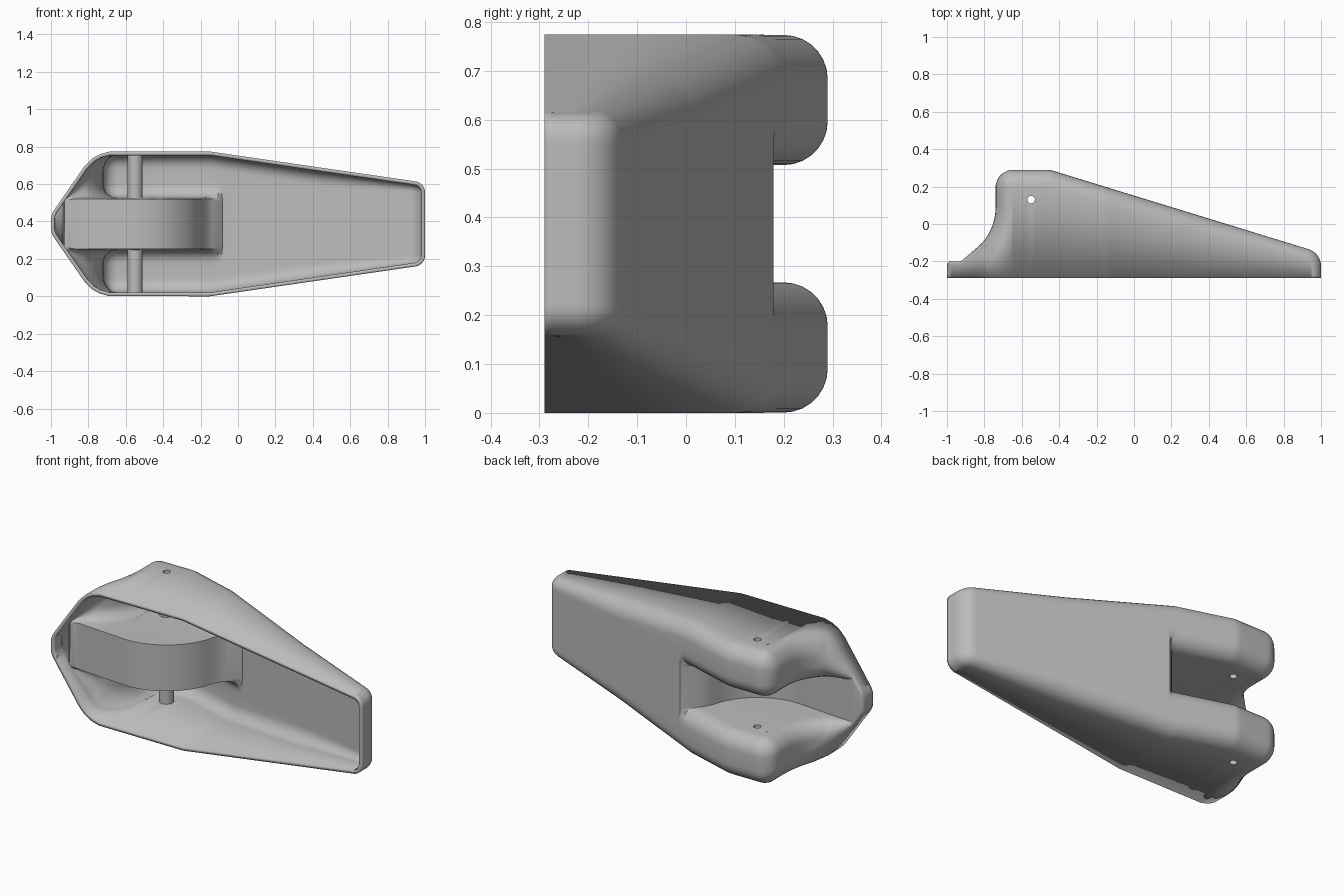
import bpy, bmesh, math
from mathutils import Vector, Matrix

cube = bpy.data.objects.get("Cube")
if cube:
    bpy.data.objects.remove(cube, do_unlink=True)

MID = 0.387       # height of the symmetry plane
FRONT = -0.29     # y of the open rim
SLOT = 0.12       # half width of the wheel slot
WALL = 0.02
AXLE = (-0.55, 0.13)
STEPS = 7

grey = bpy.data.materials.new("plain_grey")
grey.use_nodes = True
colour = (0.5, 0.5, 0.5, 1)
grey.diffuse_color = colour
grey.node_tree.nodes["Principled BSDF"].inputs["Base Color"].default_value = colour


def add_object(name, bm):
    mesh = bpy.data.meshes.new(name)
    bm.to_mesh(mesh)
    bm.free()
    obj = bpy.data.objects.new(name, mesh)
    bpy.context.collection.objects.link(obj)
    mesh.materials.append(grey)
    return obj


def smooth(obj):
    bpy.ops.object.select_all(action='DESELECT')
    obj.select_set(True)
    bpy.context.view_layer.objects.active = obj
    bpy.ops.object.shade_smooth_by_angle(angle=math.radians(35))


def rounded_path(corners, spacing):
    """Polyline with arcs at its corners, resampled evenly."""
    pts = []
    for i, (x, y, rad) in enumerate(corners):
        p = Vector((x, y))
        if rad == 0:
            pts.append(p)
            continue
        a = (Vector(corners[i - 1][:2]) - p).normalized()
        b = (Vector(corners[i + 1][:2]) - p).normalized()
        half = a.angle(b) / 2
        c = p + (a + b).normalized() * rad / math.sin(half)
        t = rad / math.tan(half)
        u, v = (p + a * t - c).normalized(), (p + b * t - c).normalized()
        pts += [c + u.slerp(v, k / 12) * rad for k in range(13)]
    out = []
    for p, q in zip(pts, pts[1:]):
        n = max(1, math.ceil((q - p).length / spacing))
        out += [p.lerp(q, k / n) for k in range(n)]
    return out + [pts[-1]]


def lookup(table, x):
    for (x0, v0), (x1, v1) in zip(table, table[1:]):
        if x <= x1:
            return v0 + (v1 - v0) * (x - x0) / (x1 - x0)
    return table[-1][1]


# Half width of the body along its length
WIDTH = [(-1, 0.05), (-0.82, 0.31), (-0.78, 0.35), (-0.74, 0.372),
         (-0.69, 0.386), (-0.15, 0.387), (1, 0.22)]


def width(x):
    return lookup(WIDTH, x)


def slot_floor(x):
    """Round wheel well, running flat to the nose and sloping out at the rear."""
    if x > -0.2:
        return lookup([(-0.2, 0.05), (-0.17, 0.1), (-0.09, 0.18)], x)
    if x < AXLE[0]:
        return lookup([(-0.93, -0.2), (AXLE[0], -0.23)], x)
    return AXLE[1] - math.sqrt(max(0, 0.36 ** 2 - (x - AXLE[0]) ** 2))


def section(p, n):
    """Half cross-section: rim, outer fillet, slot fillet, slot floor."""
    r = min(0.09, max(0.02, (width(p.x) - SLOT) / 2))
    has_slot = -0.93 <= p.x <= -0.1
    pts = []
    for k in range(STEPS + 1):
        a = math.pi / 2 * (1 - k / STEPS)
        q = p - n * r * (1 - math.cos(a))
        pts.append(Vector((q.x, max(q.y, FRONT), width(q.x) - r * (1 - math.sin(a)))))
    pts.insert(0, Vector((pts[0].x, FRONT, pts[0].z)))
    for k in range(STEPS + 1):
        a = math.pi / 2 * k / STEPS
        q = p - n * r * (1 - math.cos(a)) if has_slot else p
        y = max(q.y, slot_floor(q.x)) if has_slot else q.y
        z = min(SLOT, width(p.x) - r) + r * (1 - math.sin(a))
        pts.append(Vector((q.x, y, min(z, pts[STEPS + 1].z))))
    last = pts[-1]
    y = min(last.y, slot_floor(last.x)) if has_slot else last.y
    pts.append(Vector((last.x, y, last.z)))
    return pts


# Body shell: sections swept along the side profile
profile = rounded_path([(-1, FRONT, 0), (-1, -0.2, 0.02), (-0.925, -0.2, 0.03),
                        (-0.74, -0.04, 0.28), (-0.74, 0.29, 0.095),
                        (-0.45, 0.29, 0.15), (1, -0.155, 0.095), (1, FRONT, 0)], 0.018)
bm = bmesh.new()
rows = []
for i, p in enumerate(profile):
    d = (profile[min(i + 1, len(profile) - 1)] - profile[max(i - 1, 0)]).normalized()
    half = section(p, Vector((-d.y, d.x)))
    full = half + [Vector((v.x, v.y, -v.z)) for v in reversed(half)]
    rows.append([bm.verts.new(v + Vector((0, 0, MID))) for v in full])
for r0, r1 in zip(rows, rows[1:]):
    for j in range(len(r0) - 1):
        bm.faces.new((r0[j], r0[j + 1], r1[j + 1], r1[j]))
bmesh.ops.remove_doubles(bm, verts=bm.verts, dist=0.0008)
bmesh.ops.dissolve_degenerate(bm, edges=bm.edges, dist=0.0005)
bmesh.ops.recalc_face_normals(bm, faces=bm.faces)
if sum(f.normal.y * f.calc_area() for f in bm.faces) < 0:
    bmesh.ops.reverse_faces(bm, faces=bm.faces)
shell = add_object("body_shell", bm)
wall = shell.modifiers.new("wall", 'SOLIDIFY')
wall.thickness = WALL
wall.offset = -1

# Axle hole through both cheeks
bm = bmesh.new()
bmesh.ops.create_cone(bm, cap_ends=True, segments=24, radius1=0.02, radius2=0.02, depth=1.2,
                      matrix=Matrix.Translation((*AXLE, MID)))
cutter = add_object("axle_hole_cutter", bm)
cutter.hide_render = True
cutter.hide_viewport = True
cutter.display_type = 'WIRE'
hole = shell.modifiers.new("axle_hole", 'BOOLEAN')
hole.operation = 'DIFFERENCE'
hole.solver = 'EXACT'
hole.object = cutter
smooth(shell)

# Hollow axle sleeves on both sides of the slot
for name, side in (("upper_axle_sleeve", 1), ("lower_axle_sleeve", -1)):
    bm = bmesh.new()
    z0, z1 = SLOT + 0.01, width(AXLE[0]) - 0.01
    loop = [bm.verts.new((AXLE[0] + r, AXLE[1], MID + side * z))
            for r, z in ((0.02, z0), (0.04, z0), (0.04, z1), (0.02, z1))]
    edges = [bm.edges.new((loop[k], loop[(k + 1) % 4])) for k in range(4)]
    bmesh.ops.spin(bm, geom=loop + edges, cent=(*AXLE, 0), axis=(0, 0, 1),
                   angle=math.tau, steps=24, use_merge=True)
    bmesh.ops.remove_doubles(bm, verts=bm.verts, dist=0.0001)
    bmesh.ops.recalc_face_normals(bm, faces=bm.faces)
    smooth(add_object(name, bm))
